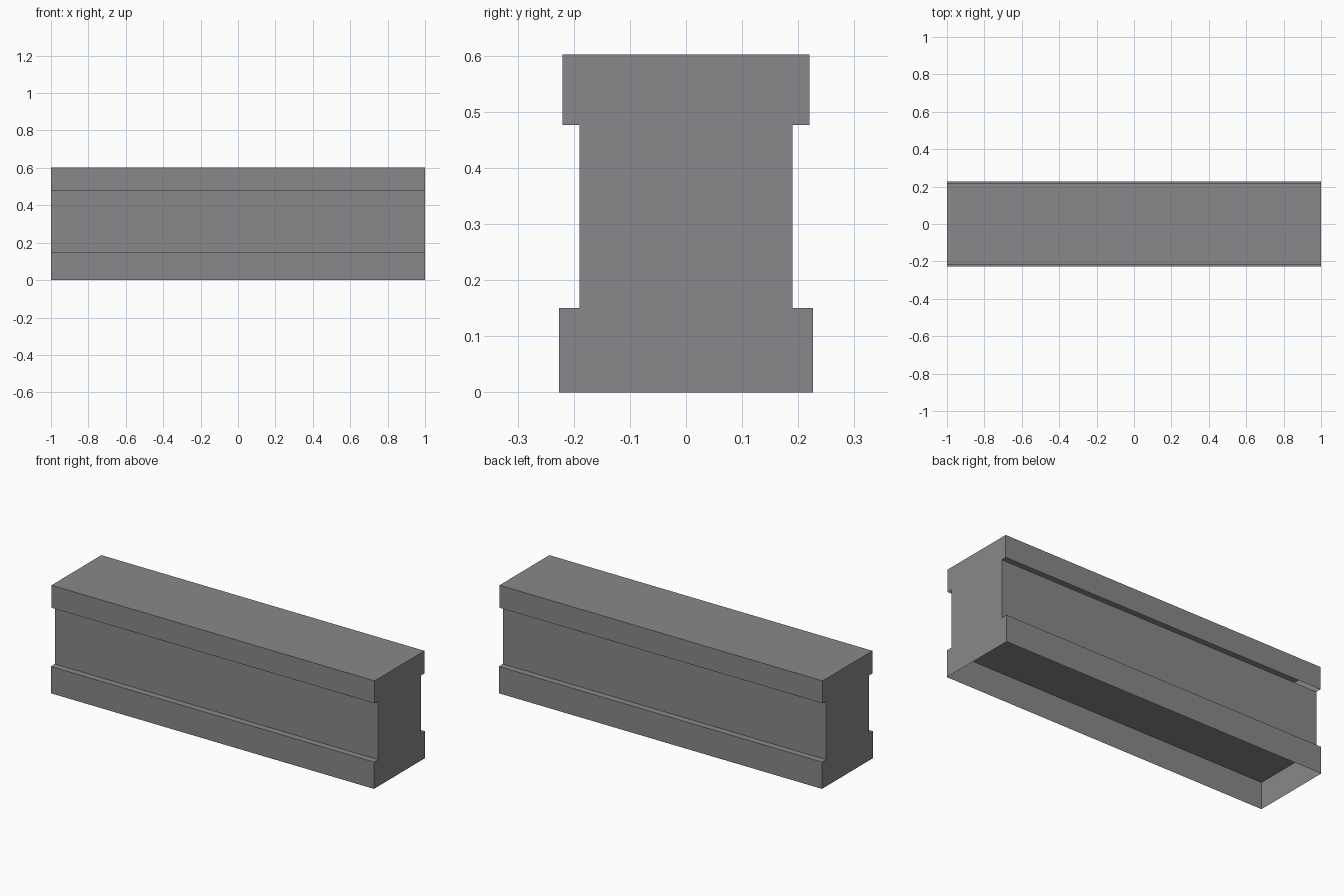
import bpy
import bmesh

cube = bpy.data.objects.get("Cube")
if cube:
    bpy.data.objects.remove(cube, do_unlink=True)

# Single grey finish
GREY = (0.25, 0.25, 0.262, 1.0)
grey = bpy.data.materials.new("warm_grey")
grey.use_nodes = True
grey.diffuse_color = GREY
grey.node_tree.nodes["Principled BSDF"].inputs["Base Color"].default_value = GREY


def open_box(name, half_depth, bottom, top):
    """Full-length thin-walled box with no underside."""
    bm = bmesh.new()
    bmesh.ops.create_cube(bm, size=2)
    for v in bm.verts:
        v.co.y *= half_depth
        v.co.z = top if v.co.z > 0 else bottom
    bm.normal_update()
    under = [f for f in bm.faces if f.normal.z < -0.5]
    bmesh.ops.delete(bm, geom=under, context="FACES_ONLY")
    mesh = bpy.data.meshes.new(name)
    bm.to_mesh(mesh)
    bm.free()
    mesh.materials.append(grey)
    obj = bpy.data.objects.new(name, mesh)
    bpy.context.collection.objects.link(obj)
    return obj


# Hollow skirt at the foot, recessed wall, overhanging hollow cap
open_box("base_skirt", 0.226, 0.0, 0.15)
open_box("recessed_wall", 0.19, 0.15, 0.476)
open_box("top_cap", 0.22, 0.476, 0.602)
